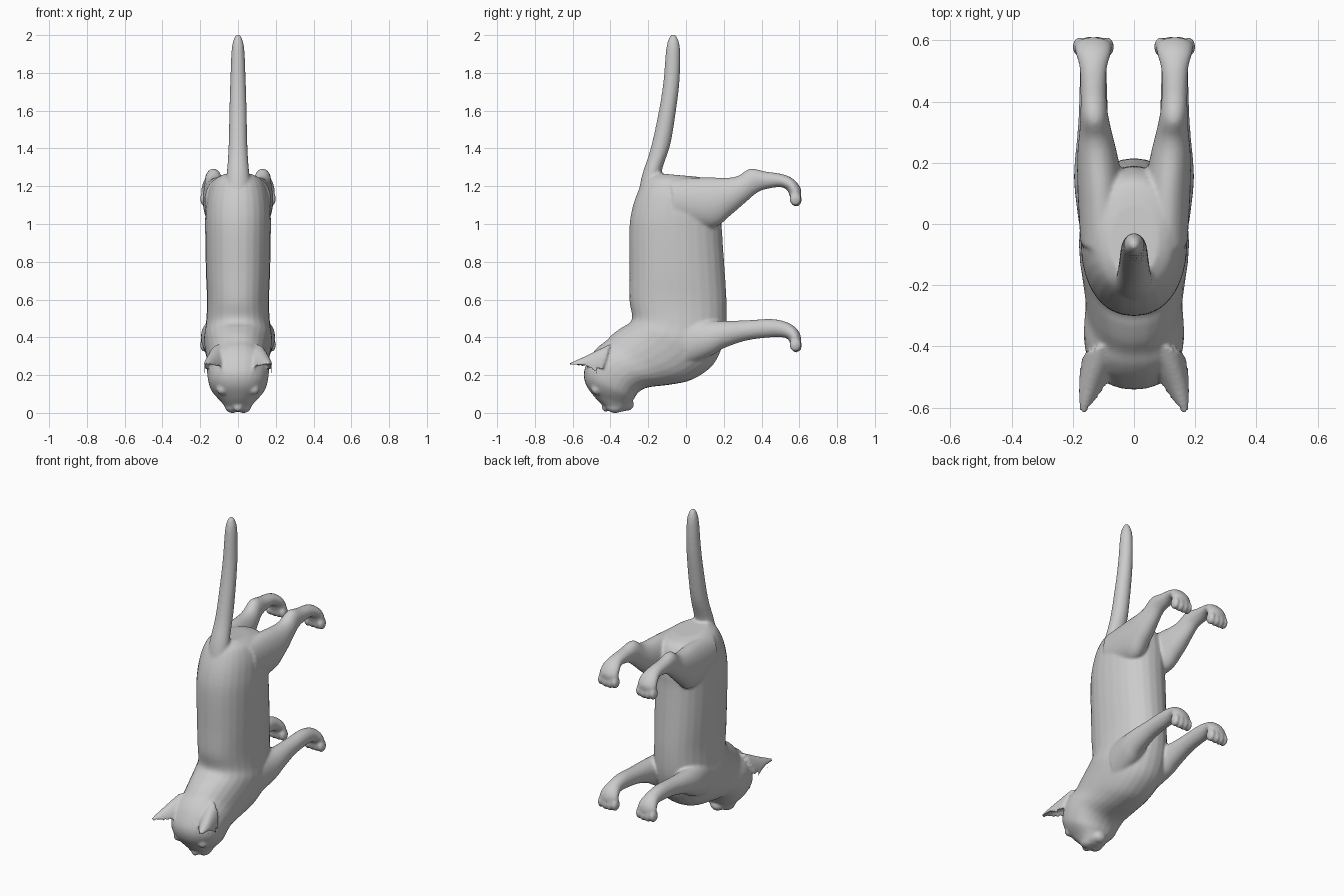
import bpy, bmesh, math
from mathutils import Vector, Matrix

bm = bmesh.new()


def spline(rows, n=4):
    """Catmull-Rom interpolation through the section rows."""
    out = []
    for i in range(len(rows) - 1):
        p0, p1, p2 = rows[max(i - 1, 0)], rows[i], rows[i + 1]
        p3 = rows[min(i + 2, len(rows) - 1)]
        for k in range(n):
            t = k / n
            out.append([0.5 * (2 * b + (c - a) * t + (2 * a - 5 * b + 4 * c - d) * t * t
                               + (3 * b - a - 3 * c + d) * t ** 3)
                        for a, b, c, d in zip(p0, p1, p2, p3)])
    out.append(list(rows[-1]))
    return out


def loft(rows, side=1, power=1.0, cup=False, seg=28):
    """Row: side-view edge points (ya, za), (yb, zb), centre x, half width."""
    rings = []
    for ya, za, yb, zb, x, w in spline(rows):
        a, b = Vector((0, ya, za)), Vector((0, yb, zb))
        ring = []
        for i in range(seg):
            t = math.tau * i / seg
            c, s = math.cos(t), math.sin(t)
            c = math.copysign(abs(c) ** power, c)
            h = math.copysign(abs(s) ** power, s)
            if cup:
                h = 2 * h - 1 if h >= 0 else -1 - 1.0 * h
            p = (a + b) / 2 + (a - b) / 2 * h
            p.x = side * (x + w * c)
            ring.append(bm.verts.new(p))
        rings.append(ring)
    for r, q in zip(rings, rings[1:]):
        for i in range(seg):
            j = (i + 1) % seg
            bm.faces.new((r[i], r[j], q[j], q[i]))
    bm.faces.new(rings[0])
    bm.faces.new(rings[-1])


def ball(loc, size):
    m = Matrix.Translation(loc) @ Matrix.Diagonal((*size, 1))
    bmesh.ops.create_icosphere(bm, subdivisions=3, radius=1, matrix=m)


# Torso, neck and head, from rump to nose
loft([
    (-.17, 1.27, .06, 1.25, 0, .08),
    (-.22, 1.235, .14, 1.225, 0, .13),
    (-.255, 1.17, .18, 1.15, 0, .16),
    (-.285, 1.08, .19, 1.05, 0, .172),
    (-.30, .97, .19, .97, 0, .174),
    (-.30, .75, .205, .75, 0, .170),
    (-.30, .60, .215, .58, 0, .164),
    (-.285, .51, .21, .43, 0, .17),
    (-.30, .475, .18, .32, 0, .18),
    (-.335, .455, .13, .24, 0, .175),
    (-.385, .42, .03, .175, 0, .165),
    (-.425, .38, -.08, .15, 0, .158),
    (-.465, .35, -.20, .135, 0, .163),
    (-.505, .30, -.25, .11, 0, .163),
    (-.54, .22, -.275, .075, 0, .15),
    (-.53, .15, -.285, .06, 0, .125),
    (-.485, .085, -.295, .04, 0, .09),
    (-.435, .035, -.31, .02, 0, .066),
    (-.405, .008, -.34, .005, 0, .045),
], power=.9)

# Tail
loft([
    (-.255, 1.15, -.10, 1.20, 0, .072),
    (-.232, 1.26, -.13, 1.27, 0, .060),
    (-.187, 1.40, -.083, 1.42, 0, .050),
    (-.147, 1.58, -.053, 1.60, 0, .046),
    (-.120, 1.75, -.034, 1.76, 0, .041),
    (-.106, 1.92, -.031, 1.92, 0, .034),
    (-.092, 1.98, -.043, 1.98, 0, .022),
    (-.078, 2.003, -.058, 2.003, 0, .009),
])

for s in (-1, 1):
    # Front leg
    loft([
        (.00, .50, .00, .25, .11, .07),
        (.12, .49, .13, .30, .12, .075),
        (.20, .487, .20, .342, .132, .062),
        (.32, .49, .32, .383, .133, .05),
        (.45, .497, .45, .40, .133, .045),
        (.53, .482, .51, .40, .133, .045),
        (.58, .452, .54, .39, .133, .056),
        (.605, .415, .55, .37, .133, .062),
        (.61, .38, .555, .35, .133, .055),
    ], s)
    # Hind leg
    loft([
        (-.08, 1.24, -.05, 1.00, .10, .075),
        (.10, 1.247, .14, .98, .11, .075),
        (.22, 1.245, .24, 1.05, .12, .065),
        (.28, 1.257, .31, 1.11, .125, .054),
        (.34, 1.293, .38, 1.168, .13, .045),
        (.42, 1.278, .44, 1.188, .133, .042),
        (.51, 1.264, .50, 1.195, .133, .044),
        (.57, 1.237, .535, 1.18, .133, .056),
        (.607, 1.19, .55, 1.145, .133, .062),
        (.61, 1.155, .555, 1.12, .133, .055),
    ], s)
    # Toes
    for z in (.355, 1.127):
        for k in (-1.5, -.5, .5, 1.5):
            drop = .004 * abs(k)
            ball((s * (.133 + .031 * k), .585 - drop, z + drop), (.021, .031, .038))
    # Cupped ear
    loft([
        (-.40, .365, -.45, .19, .105, .068),
        (-.46, .337, -.50, .205, .12, .060),
        (-.53, .302, -.55, .228, .143, .042),
        (-.585, .278, -.59, .243, .158, .024),
        (-.618, .264, -.62, .252, .166, .009),
    ], s, cup=True)
    # Eye and muzzle pad
    ball((s * .082, -.472, .125), (.032, .03, .03))
    ball((s * .03, -.375, .036), (.04, .05, .037))

# Nose and chin
ball((0, -.425, .03), (.024, .022, .024))
ball((0, -.315, .045), (.045, .04, .035))

bmesh.ops.recalc_face_normals(bm, faces=bm.faces)
mesh = bpy.data.meshes.new("cat")
bm.to_mesh(mesh)
bm.free()
cat = bpy.data.objects.new("cat", mesh)
bpy.context.collection.objects.link(cat)

# Fuse all the parts into one soft skin
fuse = cat.modifiers.new("fuse", 'REMESH')
fuse.mode = 'VOXEL'
fuse.voxel_size = .008
fuse.use_smooth_shade = True
soft = cat.modifiers.new("soften", 'SMOOTH')
soft.factor = .5
soft.iterations = 5
